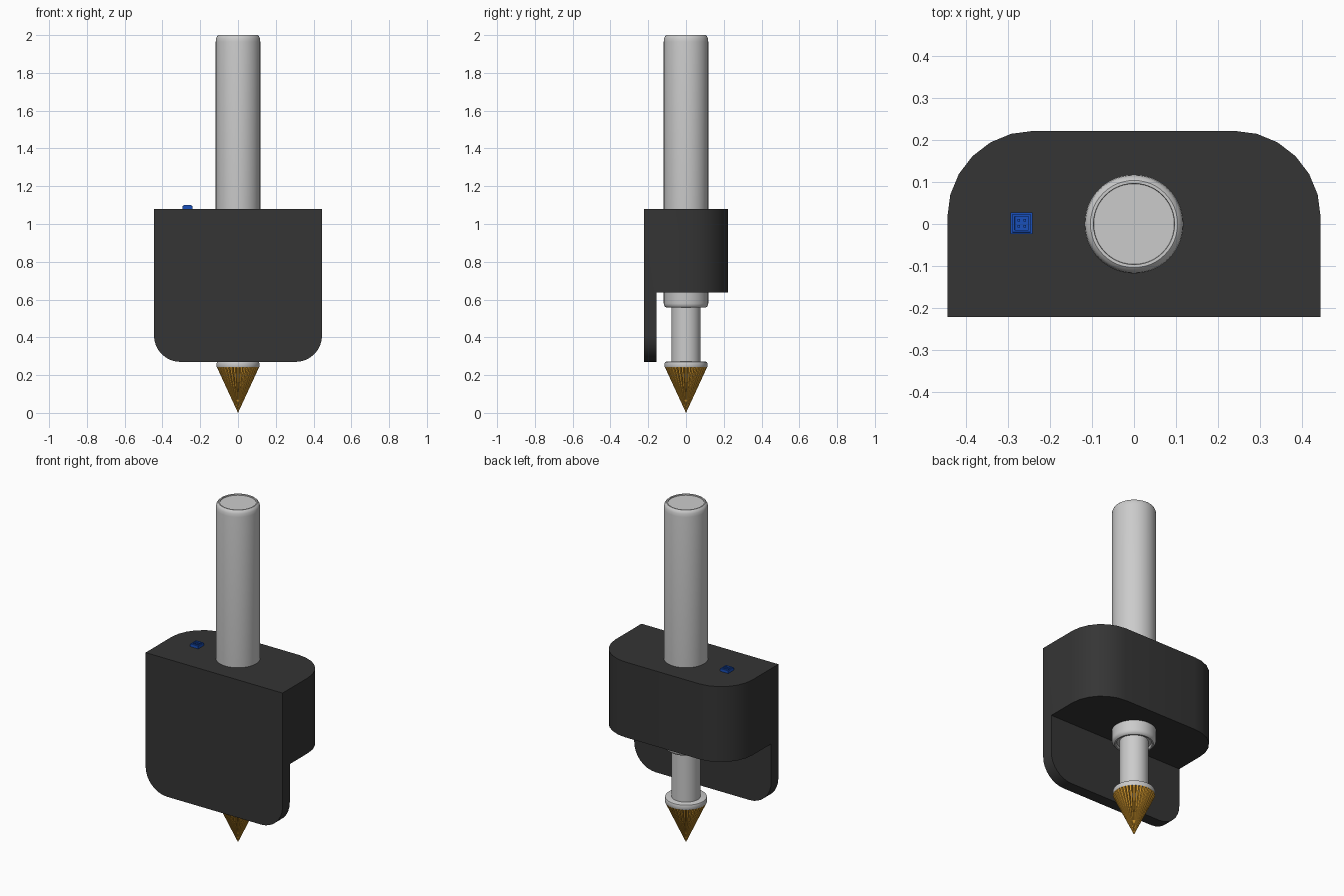
import bpy, bmesh
from math import sin, cos, pi, radians

if "Cube" in bpy.data.objects:
    bpy.data.objects.remove(bpy.data.objects["Cube"])


def material(name, rgb):
    m = bpy.data.materials.new(name)
    m.diffuse_color = (*rgb, 1)
    m.use_nodes = True
    m.node_tree.nodes["Principled BSDF"].inputs["Base Color"].default_value = m.diffuse_color
    return m


def finish(name, bm, mat=None, smooth=30):
    bmesh.ops.recalc_face_normals(bm, faces=bm.faces)
    me = bpy.data.meshes.new(name)
    bm.to_mesh(me)
    bm.free()
    ob = bpy.data.objects.new(name, me)
    bpy.context.collection.objects.link(ob)
    if mat:
        me.materials.append(mat)
    if smooth:
        bpy.ops.object.select_all(action='DESELECT')
        ob.select_set(True)
        bpy.context.view_layer.objects.active = ob
        bpy.ops.object.shade_smooth_by_angle(angle=radians(smooth))
    return ob


def lathe(name, profile, n=48, mat=None):
    """Turn a list of (radius, z) points around the z axis."""
    bm = bmesh.new()
    vs = [bm.verts.new((r, 0, z)) for r, z in profile]
    es = [bm.edges.new(p) for p in zip(vs, vs[1:])]
    bmesh.ops.spin(bm, geom=vs + es, cent=(0, 0, 0), axis=(0, 0, 1),
                   angle=2 * pi, steps=n, use_merge=True)
    bmesh.ops.remove_doubles(bm, verts=bm.verts, dist=1e-5)
    return finish(name, bm, mat)


def box(bm, center, size):
    vs = bmesh.ops.create_cube(bm, size=1)['verts']
    bmesh.ops.scale(bm, vec=size, verts=vs)
    bmesh.ops.translate(bm, vec=center, verts=vs)
    return vs


dark = material("dark_plastic", (0.035, 0.035, 0.035))
gold = material("gold", (0.75, 0.36, 0.03))
blue = material("blue", (0.01, 0.08, 0.5))

# Housing: L-shaped side profile extruded along x, then rounded corners
bm = bmesh.new()
W = 0.445
side = [(-0.222, 0.27), (-0.155, 0.27), (-0.155, 0.637),
        (0.222, 0.637), (0.222, 1.08), (-0.222, 1.08)]
face = bm.faces.new([bm.verts.new((-W, y, z)) for y, z in side])
ext = bmesh.ops.extrude_face_region(bm, geom=[face])['geom']
bmesh.ops.translate(bm, vec=(2 * W, 0, 0),
                    verts=[g for g in ext if isinstance(g, bmesh.types.BMVert)])


def round_edges(test, radius, segs):
    edges = [e for e in bm.edges if all(test(v.co) for v in e.verts)
             and abs(e.verts[0].co.x - e.verts[1].co.x) < 1e-4]
    bmesh.ops.bevel(bm, geom=edges, offset=radius, segments=segs,
                    profile=0.5, affect='EDGES')


round_edges(lambda c: c.y > 0.2, 0.205, 6)
round_edges(lambda c: c.z < 0.28, 0.14, 8)
finish("housing", bm, dark)

# Main shaft with rounded, slightly recessed ends
lathe("shaft", [(0, 1.994), (0.096, 1.994), (0.097, 2.0), (0.104, 2.0),
                (0.111, 1.994), (0.116, 1.983), (0.118, 1.965),
                (0.118, 0.58), (0.116, 0.57), (0.111, 0.562), (0.104, 0.557),
                (0.096, 0.557), (0.092, 0.57), (0, 0.57)])

# Thin spindle and flange above the tip
lathe("spindle", [(0, 0.575), (0.077, 0.575), (0.077, 0.265), (0, 0.265)])
lathe("flange", [(0, 0.271), (0.106, 0.271), (0.111, 0.269), (0.113, 0.264),
                 (0.113, 0.245), (0.111, 0.24), (0, 0.24)])

# Fluted gold cone tip over a plain core
bm = bmesh.new()
teeth = 36
ring = []
for i in range(teeth):
    for off, r in ((-0.3, 0.112), (0.3, 0.112), (0.5, 0.092)):
        a = 2 * pi * (i + off) / teeth
        ring.append(bm.verts.new((r * cos(a), r * sin(a), 0.242)))
tip = bm.verts.new((0, 0, 0))
bm.faces.new(ring)
for a, b in zip(ring, ring[1:] + ring[:1]):
    bm.faces.new((a, b, tip))
finish("fluted_tip", bm, gold, smooth=0)
lathe("tip_core", [(0, 0.243), (0.096, 0.243), (0, 0.01)])

# Small blue socket on top: stepped block, recessed centre, four pins
bm = bmesh.new()
cx, cy = -0.268, 0.002
vs = box(bm, (cx, cy, 1.086), (0.052, 0.052, 0.02))
top = max({f for v in vs for f in v.link_faces},
          key=lambda f: f.calc_center_median().z)
for inset, depth in ((0.006, 0.004), (0.007, -0.008)):
    bmesh.ops.inset_region(bm, faces=[top], thickness=inset)
    bmesh.ops.inset_region(bm, faces=[top], thickness=0.0005, depth=depth)
for sx in (-1, 1):
    for sy in (-1, 1):
        box(bm, (cx + sx * 0.007, cy + sy * 0.007, 1.093), (0.006, 0.006, 0.008))
finish("socket", bm, blue, smooth=0)
